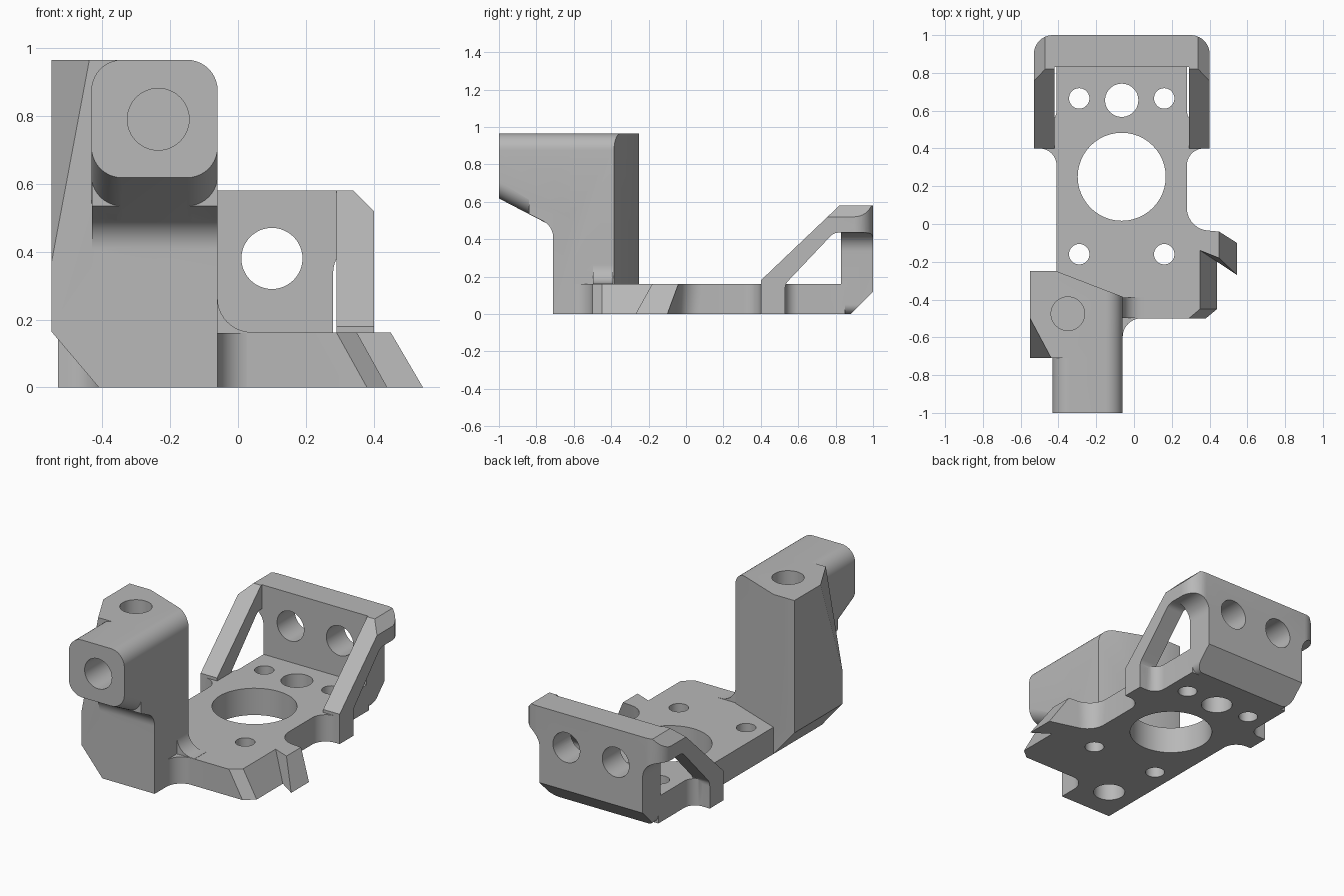
import bpy, bmesh, math
from mathutils import Vector

if "Cube" in bpy.data.objects:
    bpy.data.objects.remove(bpy.data.objects["Cube"])

CX = -0.065  # symmetry line of the plate and back frame


def outline(pts, seg=10):
    """Expand (a, b, radius) corners into a polygon with tangent arcs."""
    out, n = [], len(pts)
    for i, (a, b, r) in enumerate(pts):
        p = Vector((a, b))
        if r == 0:
            out.append(p)
            continue
        u = (Vector(pts[i - 1][:2]) - p).normalized()
        v = (Vector(pts[(i + 1) % n][:2]) - p).normalized()
        half = u.angle(v) / 2
        mid = (u + v).normalized()
        c = p + mid * (r / math.sin(half))
        s = p + u * (r / math.tan(half)) - c
        e = p + v * (r / math.tan(half)) - c
        sweep = math.atan2(s.x * e.y - s.y * e.x, s.dot(e))
        for k in range(seg + 1):
            t = sweep * k / seg
            out.append(c + Vector((s.x * math.cos(t) - s.y * math.sin(t),
                                   s.x * math.sin(t) + s.y * math.cos(t))))
    return out


def prism(name, pts, axis, lo, hi, end=None):
    """Extrude an outline along an axis, or loft it to a second outline."""
    place = {'x': lambda p, d: (d, p.x, p.y),
             'y': lambda p, d: (p.x, d, p.y),
             'z': lambda p, d: (p.x, p.y, d)}[axis]
    bm = bmesh.new()
    A = [bm.verts.new(place(p, lo)) for p in outline(pts)]
    B = [bm.verts.new(place(p, hi)) for p in outline(end or pts)]
    bm.faces.new(A)
    bm.faces.new(B[::-1])
    for i in range(len(A)):
        j = (i + 1) % len(A)
        bm.faces.new((A[i], B[i], B[j], A[j]))
    bmesh.ops.recalc_face_normals(bm, faces=bm.faces)
    me = bpy.data.meshes.new(name)
    bm.to_mesh(me)
    bm.free()
    ob = bpy.data.objects.new(name, me)
    bpy.context.collection.objects.link(ob)
    return ob


def hole(axis, a, b, r, lo, hi):
    n = 48
    ring = [(a + r * math.cos(2 * math.pi * i / n), b + r * math.sin(2 * math.pi * i / n), 0)
            for i in range(n)]
    return prism("hole", ring, axis, lo, hi)


def slice_off(ob, co, no):
    """Remove everything on the normal side of a plane and cap the cut."""
    bm = bmesh.new()
    bm.from_mesh(ob.data)
    res = bmesh.ops.bisect_plane(bm, geom=bm.verts[:] + bm.edges[:] + bm.faces[:], dist=1e-5,
                                 plane_co=co, plane_no=Vector(no).normalized(), clear_outer=True)
    edges = [g for g in res['geom_cut'] if isinstance(g, bmesh.types.BMEdge)]
    bmesh.ops.holes_fill(bm, edges=edges, sides=0)
    bmesh.ops.recalc_face_normals(bm, faces=bm.faces)
    bm.to_mesh(ob.data)
    bm.free()


def combine(ob, other, op):
    m = ob.modifiers.new("bool", 'BOOLEAN')
    m.operation, m.object, m.solver = op, other, 'EXACT'
    bpy.context.view_layer.update()
    dg = bpy.context.evaluated_depsgraph_get()
    me = bpy.data.meshes.new_from_object(ob.evaluated_get(dg))
    ob.modifiers.clear()
    ob.data = me
    bpy.data.objects.remove(other)


# Base plate: notched right side with a sloped hook, posts for the braces
left = [(-0.41, 0.85, 0), (-0.41, 0.53, 0.07), (-0.53, 0.53, 0), (-0.53, 0.40, 0),
        (-0.41, 0.40, 0.09), (-0.41, -0.5, 0)]
right = [(2 * CX - x, y, r) for x, y, r in left[4::-1]]
corner = [(0.28, -0.025, 0.12)]
low = [(0.38, -0.5, 0), (0.44, -0.45, 0), (0.44, -0.20, 0), (0.545, -0.27, 0), (0.545, -0.10, 0)]
top = [(0.29, -0.5, 0), (0.35, -0.45, 0), (0.35, -0.14, 0), (0.45, -0.18, 0), (0.45, -0.04, 0)]
body = prism("mount_bracket", low + corner + right + left, 'z', 0, 0.162,
             top + corner + right + left)

# Back wall with wide shoulders
half_wall = [(0.28, 0, 0.05), (0.28, 0.435, 0.10), (0.40, 0.435, 0), (0.40, 0.58, 0)]
wall = prism("back_wall", half_wall + [(2 * CX - x, z, r) for x, z, r in half_wall[::-1]],
             'y', 0.83, 1.0)
slice_off(wall, (0, 0.88, 0), (0, 1, -1))

# Sloping side braces
brace = [(0.40, 0.02, 0), (0.53, 0.02, 0), (0.53, 0.16, 0.06), (0.79, 0.435, 0.06),
         (0.99, 0.435, 0), (0.99, 0.58, 0), (0.82, 0.58, 0), (0.40, 0.18, 0)]
pieces = [wall, prism("brace_left", brace, 'x', -0.53, -0.42),
          prism("brace_right", brace, 'x', 0.29, 0.40)]
for p in pieces:
    for s in (-1, 1):
        slice_off(p, (CX + s * 0.465, 0, 0.52), (s, 0, 1))
for p in pieces[1:]:
    combine(wall, p, 'UNION')
envelope = prism("envelope", [(-0.53, 0.3, 0), (0.40, 0.3, 0), (0.40, 1, 0.10), (-0.53, 1, 0.10)],
                 'z', -0.1, 0.7)
combine(wall, envelope, 'INTERSECT')

# Tower with slanted back, chamfered foot and angled left front
tower = prism("tower", [(-0.55, 0.165, 0), (-0.41, 0, 0), (-0.06, 0, 0), (-0.06, 0.965, 0.09),
                        (-0.55, 0.965, 0)], 'y', -0.71, -0.25)
slice_off(tower, (-0.41, -0.25, 0), (0.135, 0.35, 0))
slice_off(tower, (-0.55, -0.50, 0.965), (-0.18, -0.096, 0.0336))


# Arm reaching forward, its underside sloping down to the tower
def arm_section(z):
    return [(-0.432, z, 0.09), (-0.06, z, 0.09), (-0.06, 0.965, 0.09), (-0.432, 0.965, 0.09)]


arm = prism("arm", arm_section(0.618), 'y', -1.0, -0.62, arm_section(0.42))
gusset = prism("arm_gusset", [(-0.84, 0.535, 0), (-0.71, 0.47, 0.10), (-0.71, 0.34, 0),
                              (-0.62, 0.34, 0), (-0.62, 0.65, 0), (-0.84, 0.65, 0)],
               'x', -0.43, -0.061)

# Fillets between tower and plate
side_fillet = prism("side_fillet", [(-0.09, -0.62, 0), (-0.06, -0.62, 0), (-0.06, -0.499, 0.10),
                                    (0.06, -0.499, 0), (0.06, -0.46, 0), (-0.09, -0.46, 0)],
                    'z', 0, 0.161)
top_fillet = prism("top_fillet", [(-0.09, 0.14, 0), (0.06, 0.14, 0), (0.06, 0.163, 0),
                                  (-0.06, 0.163, 0.10), (-0.06, 0.28, 0), (-0.09, 0.28, 0)],
                   'y', -0.498, -0.39)
for part in (wall, tower, arm, gusset, side_fillet, top_fillet):
    combine(body, part, 'UNION')

# Holes: plate, back wall, arm end, tower top and tower foot
for x in (-0.29, 0.16):
    for y in (-0.16, 0.665):
        combine(body, hole('z', x, y, 0.054, -0.1, 0.3), 'DIFFERENCE')
for x in (CX - 0.165, CX + 0.165):
    combine(body, hole('y', x, 0.38, 0.09, 0.7, 1.1), 'DIFFERENCE')
for args in (('z', CX, 0.25, 0.233, -0.1, 0.3), ('z', CX, 0.655, 0.088, -0.1, 0.3),
             ('y', -0.235, 0.79, 0.091, -1.1, -0.70), ('z', -0.35, -0.475, 0.089, 0.65, 1.1),
             ('z', -0.235, -0.5, 0.089, -0.1, 0.3)):
    combine(body, hole(*args), 'DIFFERENCE')

# Single grey finish
grey = bpy.data.materials.new("plain_grey")
grey.diffuse_color = (0.48, 0.48, 0.48, 1)
grey.use_nodes = True
grey.node_tree.nodes["Principled BSDF"].inputs["Base Color"].default_value = grey.diffuse_color
body.data.materials.clear()
body.data.materials.append(grey)
for f in body.data.polygons:
    f.material_index = 0
bpy.context.view_layer.objects.active = body
body.select_set(True)
bpy.ops.object.shade_smooth_by_angle(angle=math.radians(25))
